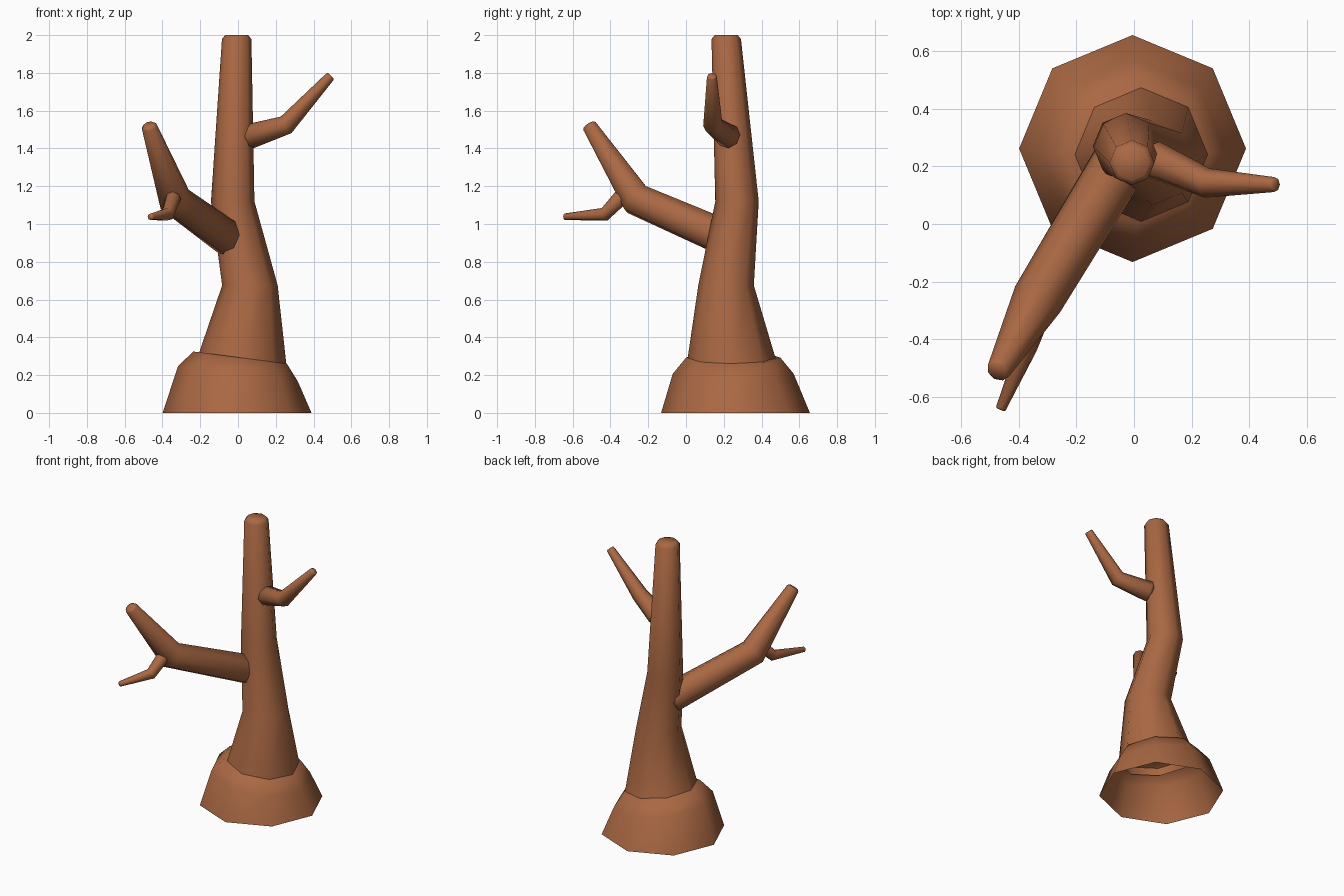
import bpy, bmesh, math
from mathutils import Vector

if "Cube" in bpy.data.objects:
    bpy.data.objects.remove(bpy.data.objects["Cube"])

SIDES = 8
bark = bpy.data.materials.new("brown bark")
bark.diffuse_color = (0.40, 0.138, 0.056, 1)
bark.use_nodes = True
bark.node_tree.nodes["Principled BSDF"].inputs["Base Color"].default_value = bark.diffuse_color


def tube(name, stations, normals=None, ref=(1, 0, 0), caps=(True, True)):
    """Eight-sided tapering tube through (x, y, z, radius) stations, chamfered at capped ends."""
    pts = [Vector(s[:3]) for s in stations]
    rads = [s[3] for s in stations]
    n = len(pts)
    if normals:
        dirs = [Vector(d).normalized() for d in normals]
    else:
        segs = [(pts[i + 1] - pts[i]).normalized() for i in range(n - 1)]
        dirs = [segs[0]] + [(segs[i] + segs[i + 1]).normalized() for i in range(n - 2)] + [segs[-1]]
    rings = list(zip(pts, rads, dirs))
    # small chamfer rings round off the ends
    if caps[1]:
        rings.append((pts[-1] + dirs[-1] * rads[-1] * 0.27, rads[-1] * 0.78, dirs[-1]))
    if caps[0]:
        rings.insert(0, (pts[0] - dirs[0] * rads[0] * 0.27, rads[0] * 0.78, dirs[0]))

    bm = bmesh.new()
    loops = []
    for p, r, d in rings:
        u = Vector(ref)
        u = (u - d * u.dot(d)).normalized()
        v = d.cross(u)
        loops.append([bm.verts.new(p + (u * math.cos(a) + v * math.sin(a)) * r)
                      for a in (2 * math.pi * k / SIDES for k in range(SIDES))])
    for a, b in zip(loops, loops[1:]):
        for k in range(SIDES):
            j = (k + 1) % SIDES
            bm.faces.new((a[k], a[j], b[j], b[k]))
    if caps[0]:
        bm.faces.new(loops[0][::-1])
    if caps[1]:
        bm.faces.new(loops[-1])
    for f in bm.faces:
        f.smooth = True
    me = bpy.data.meshes.new(name)
    bm.to_mesh(me)
    bm.free()
    me.materials.append(bark)
    ob = bpy.data.objects.new(name, me)
    bpy.context.collection.objects.link(ob)
    return ob


UP, LEAN = (0, 0, 1), (0.13, 0, 1)

# flared foot, open underneath, with a tilted shoulder
tube("root_flare", [(-0.005, 0.262, 0, 0.394), (0, 0.25, 0.207, 0.32)],
     [UP, LEAN], caps=(False, True))

# trunk, bending slightly on the way up
tube("trunk", [(0.02, 0.245, 0.243, 0.243), (0.063, 0.212, 0.675, 0.147),
               (-0.028, 0.27, 1.12, 0.115), (-0.007, 0.213, 1.979, 0.078)],
     [LEAN, UP, UP, UP], caps=(False, True))

# large branch, reaching forward and left
tube("large_branch", [(-0.045, 0.22, 0.92, 0.098), (-0.335, -0.262, 1.13, 0.09),
                      (-0.47, -0.508, 1.515, 0.042)], ref=UP)

# small upper branch on the right
tube("upper_branch", [(0.065, 0.225, 1.465, 0.066), (0.255, 0.142, 1.525, 0.052),
                      (0.487, 0.137, 1.78, 0.026)], ref=(0, 1, 0))

# twig hanging from the large branch
tube("twig", [(-0.343, -0.345, 1.14, 0.042), (-0.372, -0.43, 1.052, 0.036),
              (-0.462, -0.64, 1.038, 0.018)], ref=(1, 0, 0))
